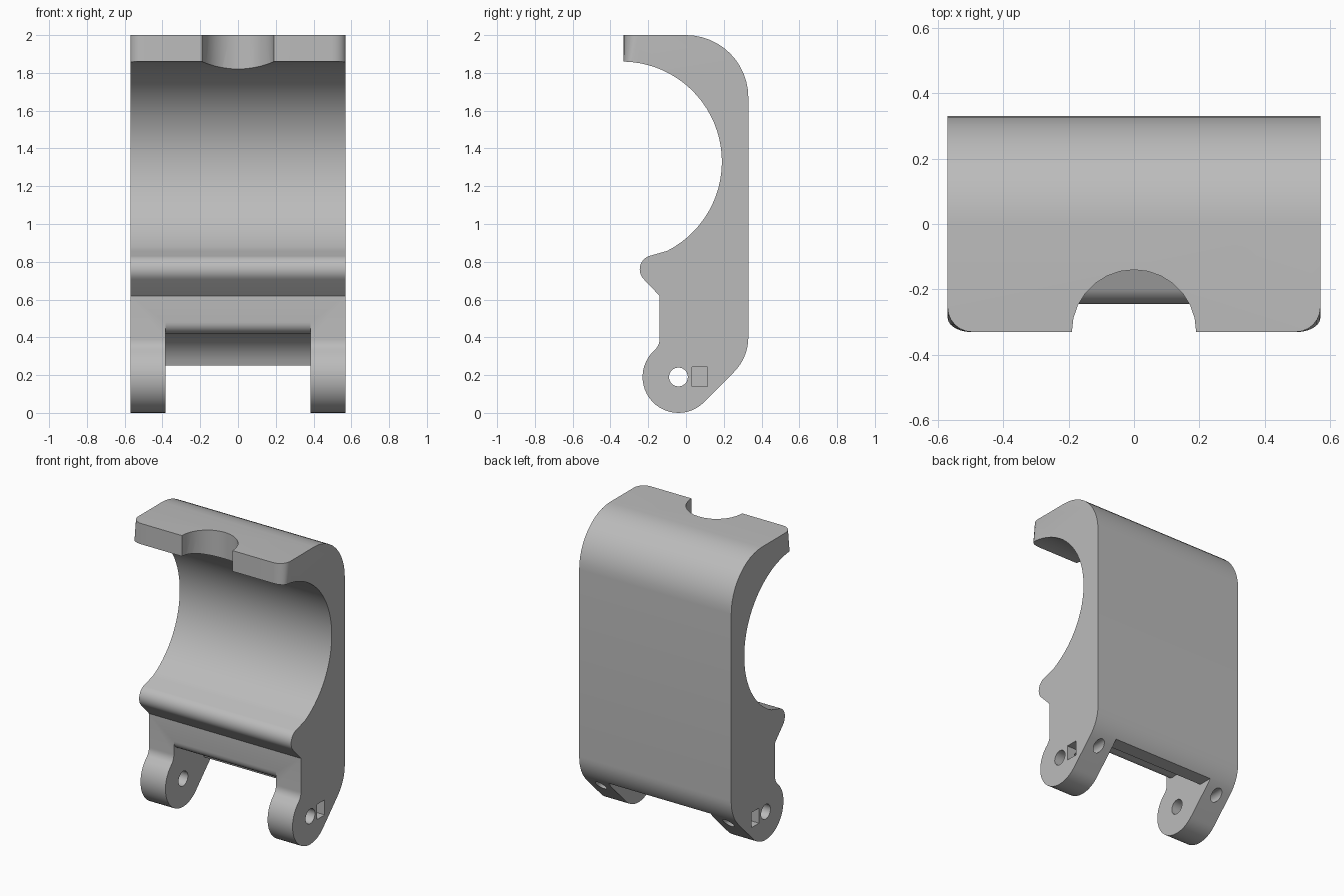
import bpy, bmesh
from math import sin, cos, radians
from mathutils import Matrix

if "Cube" in bpy.data.objects:
    bpy.data.objects.remove(bpy.data.objects["Cube"], do_unlink=True)

HALF_W = 0.57
HINGE = (-0.04, 0.19)

grey = bpy.data.materials.new("plain grey")
grey.use_nodes = True
colour = (0.5, 0.5, 0.5, 1)
grey.diffuse_color = colour
grey.node_tree.nodes["Principled BSDF"].inputs["Base Color"].default_value = colour


def arc(centre, r, start, end, steps):
    """Points (y, z) along an arc, angles in degrees."""
    angles = [radians(start + (end - start) * i / steps) for i in range(steps + 1)]
    return [(centre[0] + r * cos(a), centre[1] + r * sin(a)) for a in angles]


def make_object(name, bm):
    bmesh.ops.recalc_face_normals(bm, faces=bm.faces)
    mesh = bpy.data.meshes.new(name)
    bm.to_mesh(mesh)
    bm.free()
    mesh.materials.append(grey)
    obj = bpy.data.objects.new(name, mesh)
    bpy.context.collection.objects.link(obj)
    return obj


def prism(profile, x0, x1):
    """Extrude a (y, z) profile along x."""
    bm = bmesh.new()
    face = bm.faces.new([bm.verts.new((x0, y, z)) for y, z in profile])
    out = bmesh.ops.extrude_face_region(bm, geom=[face])
    moved = [v for v in out["geom"] if isinstance(v, bmesh.types.BMVert)]
    bmesh.ops.translate(bm, verts=moved, vec=(x1 - x0, 0, 0))
    return bm


def cylinder(r, depth, centre, axis, segments):
    turn = {"X": Matrix.Rotation(radians(90), 4, "Y"),
            "Y": Matrix.Rotation(radians(90), 4, "X"),
            "Z": Matrix.Identity(4)}[axis]
    bm = bmesh.new()
    bmesh.ops.create_cone(bm, cap_ends=True, segments=segments, radius1=r, radius2=r,
                          depth=depth, matrix=Matrix.Translation(centre) @ turn)
    return bm


def cut(target, bm):
    cutter = make_object("cutter", bm)
    cutter.hide_render = True
    mod = target.modifiers.new("cut", "BOOLEAN")
    mod.operation = "DIFFERENCE"
    mod.solver = "EXACT"
    mod.object = cutter
    bpy.context.view_layer.objects.active = target
    bpy.ops.object.modifier_apply(modifier=mod.name)
    bpy.data.objects.remove(cutter, do_unlink=True)


# Side profile: top jaw, back, hinge barrel, front wall, lip, bore
profile = [(-0.33, 2.0)]
profile += arc((0, 1.67), 0.33, 90, 0, 12)
profile += arc((0.07, 0.40), 0.26, 0, -45, 8)
profile += arc(HINGE, 0.19, -45, -228.4, 24)
profile += arc((-0.217, 0.39), 0.077, -48.4, 0, 6)
profile += [(-0.14, 0.62)]
profile += arc((-0.17, 0.76), 0.075, 225, 112, 10)
profile += arc((-0.34, 1.33), 0.53, -63, 89, 32)
bm = prism(profile, -HALF_W, HALF_W)

# Rounded front corners of the top jaw
corners = [e for e in bm.edges
           if all(v.co.y < -0.32 and v.co.z > 1.8 for v in e.verts)
           and abs(e.verts[0].co.x - e.verts[1].co.x) < 0.01]
bmesh.ops.bevel(bm, geom=corners, offset=0.075, segments=6, profile=0.5, affect="EDGES")
body = make_object("clamp_body", bm)

# Half-round notch in the top jaw
cut(body, cylinder(0.19, 0.8, (0, -0.33, 1.95), "Z", 28))

# Gap between the hinge lugs, with a curved clearance
gap = [(-0.5, -0.1), (-0.5, 0.48)]
gap += arc((-0.08, 0.48), 0.06, 180, 270, 6)
gap += arc(HINGE, 0.233, 99, 15, 12)
gap += [(0.5, 0.25), (0.5, -0.1)]
cut(body, prism(gap, -0.383, 0.383))

# Hinge pin hole, and nut pocket plus screw hole in each lug
cut(body, cylinder(0.05, 2, (0, *HINGE), "X", 24))
pocket = [(0.032, 0.14), (0.115, 0.14), (0.115, 0.242), (0.032, 0.242)]
for side in (-1, 1):
    cut(body, prism(pocket, side * 0.43, side * 0.65))
    cut(body, cylinder(0.035, 0.4, (side * 0.478, 0.17, 0.191), "Y", 20))

# Smooth curved walls, crisp edges
bpy.ops.object.select_all(action="DESELECT")
body.select_set(True)
bpy.context.view_layer.objects.active = body
bpy.ops.object.shade_smooth_by_angle(angle=radians(30))
